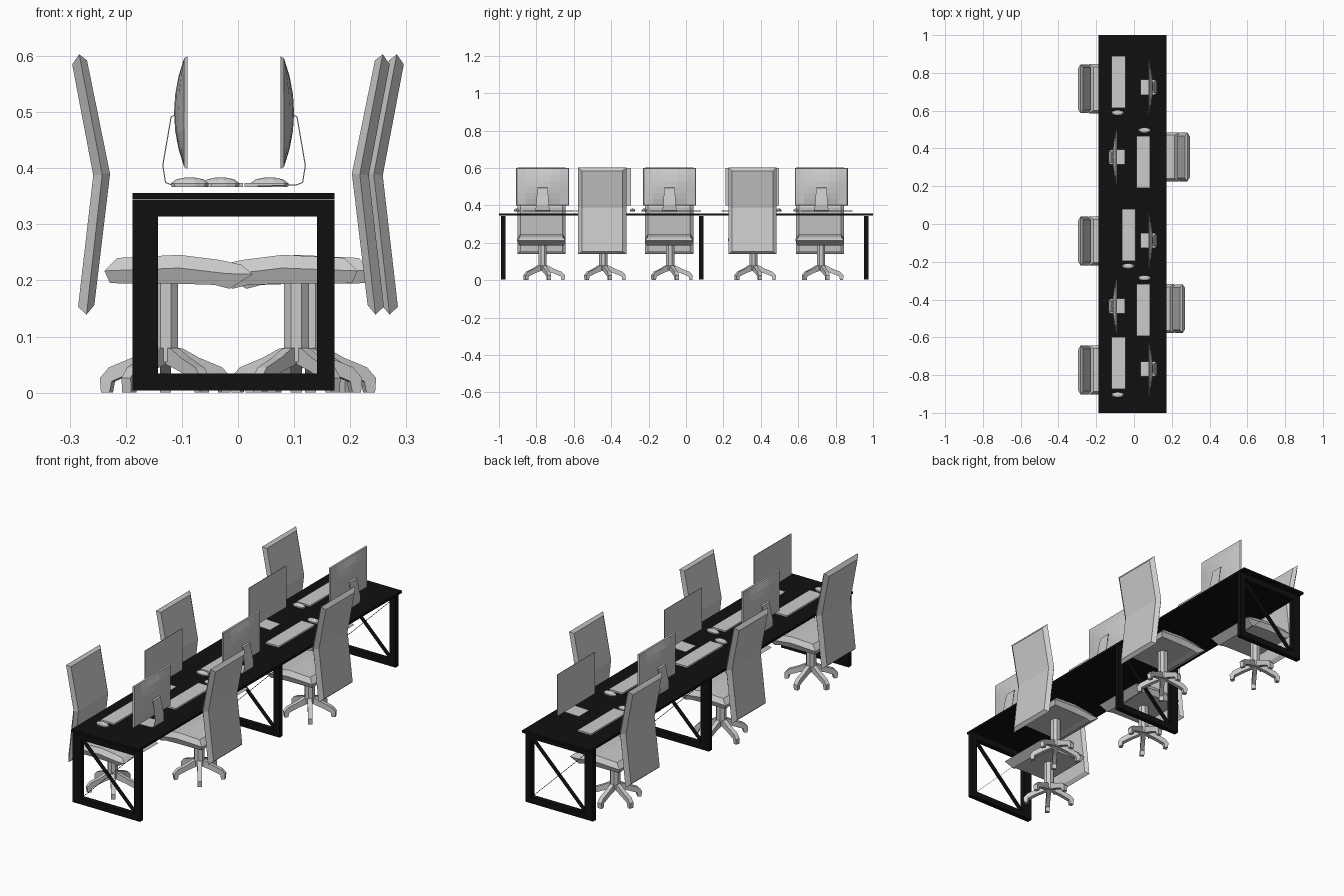
import bpy, bmesh, math

if "Cube" in bpy.data.objects:
    bpy.data.objects.remove(bpy.data.objects["Cube"])

black = bpy.data.materials.new("black_desk")
black.diffuse_color = (0.005, 0.005, 0.005, 1)
black.use_nodes = True
black.node_tree.nodes["Principled BSDF"].inputs["Base Color"].default_value = black.diffuse_color


def make(name, verts, faces, mat=None, smooth=False):
    mesh = bpy.data.meshes.new(name)
    mesh.from_pydata(verts, [], faces)
    bm = bmesh.new()
    bm.from_mesh(mesh)
    bmesh.ops.recalc_face_normals(bm, faces=bm.faces)
    bm.to_mesh(mesh)
    bm.free()
    if mat:
        mesh.materials.append(mat)
    ob = bpy.data.objects.new(name, mesh)
    bpy.context.collection.objects.link(ob)
    return ob


def box(name, x0, x1, y0, y1, z0, z1, mat=None):
    v = [(x, y, z) for x in (x0, x1) for y in (y0, y1) for z in (z0, z1)]
    f = [(0, 1, 3, 2), (4, 6, 7, 5), (0, 4, 5, 1), (2, 3, 7, 6), (0, 2, 6, 4), (1, 5, 7, 3)]
    return make(name, v, f, mat)


def cushion(name, layers, cy, side, dx):
    """Bent pad: each layer is (half width, [(x, z) stations])."""
    n = len(layers[0][1])
    verts, faces = [], []
    for half, pts in layers:
        for s in (-1, 1):
            verts += [(side * x + dx, cy + s * half, z) for x, z in pts]

    def idx(layer, s, i):
        return layer * 2 * n + s * n + i
    for k in (0, len(layers) - 1):
        for i in range(n - 1):
            faces.append((idx(k, 0, i), idx(k, 0, i + 1), idx(k, 1, i + 1), idx(k, 1, i)))
    for k in range(len(layers) - 1):
        for s in (0, 1):
            for i in range(n - 1):
                faces.append((idx(k, s, i), idx(k, s, i + 1), idx(k + 1, s, i + 1), idx(k + 1, s, i)))
        for i in (0, n - 1):
            faces.append((idx(k, 0, i), idx(k, 1, i), idx(k + 1, 1, i), idx(k + 1, 0, i)))
    return make(name, verts, faces)


def prism(name, profile, place):
    """Extrude a closed 2D profile; place(a, b, s) maps to 3D for s = -1, 1."""
    n = len(profile)
    verts = [place(a, b, s) for s in (-1, 1) for a, b in profile]
    faces = [tuple(range(n)), tuple(range(n, 2 * n))]
    faces += [(i, (i + 1) % n, n + (i + 1) % n, n + i) for i in range(n)]
    return make(name, verts, faces)


# Desk: long top on three window frames with thin crossed braces
X0, X1 = -0.188, 0.172
box("desk_top", X0, X1, -1, 1, 0.345, 0.356, black)
for fy in (-0.978, 0.082, 0.963):
    outer = [(X0, 0.004), (X1, 0.004), (X1, 0.344), (X0, 0.344)]
    inner = [(-0.143, 0.034), (0.141, 0.034), (0.141, 0.314), (-0.143, 0.314)]
    v = [(x, fy + s * 0.012, z) for s in (-1, 1) for x, z in outer + inner]
    f = []
    for i in range(4):
        j = (i + 1) % 4
        f += [(i, j, 4 + j, 4 + i), (8 + i, 8 + j, 12 + j, 12 + i),
              (i, j, 8 + j, 8 + i), (4 + i, 4 + j, 12 + j, 12 + i)]
    make("leg_frame", v, f, black)
    for a, b in ((0, 2), (1, 3)):
        v = [(*(inner[k][:1]), fy + s * 0.012, inner[k][1]) for k, s in ((a, -1), (b, -1), (b, 1), (a, 1))]
        make("cross_brace", v, [(0, 1, 2, 3)], black)

# Chair profiles (left-hand chair, x and z)
BACK = [(0.109, [(-0.2955, 0.585), (-0.258, 0.387), (-0.285, 0.153)]),
        (0.129, [(-0.283, 0.603), (-0.242, 0.389), (-0.270, 0.139)]),
        (0.112, [(-0.269, 0.592), (-0.228, 0.390), (-0.256, 0.156)])]
SEAT = [(0.115, [(-0.215, 0.240), (-0.104, 0.2455), (-0.033, 0.2365), (0.006, 0.228)]),
        (0.130, [(-0.238, 0.217), (-0.104, 0.222), (-0.019, 0.212), (0.026, 0.211)]),
        (0.120, [(-0.228, 0.195), (-0.104, 0.194), (-0.042, 0.192), (-0.015, 0.185)])]
ARM = [(0.0, 0.083), (0.03, 0.078), (0.06, 0.062), (0.103, 0.045), (0.12, 0.026), (0.118, 0.0),
       (0.102, 0.0), (0.098, 0.020), (0.055, 0.038), (0.0, 0.055)]


def chair(cy, side, dx):
    cushion("chair_back", BACK, cy, side, dx)
    cushion("chair_seat", SEAT, cy, side, dx)
    cx, py = side * -0.129 + dx, cy + 0.006
    octagon = [(0.024 * math.cos(math.tau * (i + 0.5) / 8), 0.024 * math.sin(math.tau * (i + 0.5) / 8))
               for i in range(8)]
    prism("chair_column", octagon, lambda a, b, s: (cx + a, py + b, 0.127 + s * 0.072))
    for k in range(5):
        t = math.radians(90 + 72 * k)
        c, n = math.cos(t), math.sin(t)
        prism("chair_base_arm", ARM,
              lambda r, z, s: (cx + r * c - s * 0.010 * n, py + r * n + s * 0.010 * c, z))


def monitor(cy, side, dx):
    # Screen: flat front, bulged back
    N = 6
    v, f = [], []
    for layer in (0, 1):
        for i in range(N + 1):
            for j in range(N + 1):
                u, w = 2 * i / N - 1, 2 * j / N - 1
                d = 0.006 + 0.018 * (1 - u * u) * (1 - w * w) if layer else 0
                edge = 0.97 if layer else 1
                v.append((side * (-0.09 - d) + dx, cy + 0.142 * u * edge, 0.499 + 0.1 * w * edge))
    M = (N + 1) ** 2
    for i in range(N):
        for j in range(N):
            a = i * (N + 1) + j
            q = (a, a + 1, a + N + 2, a + N + 1)
            f += [q, tuple(k + M for k in q)]
        for a, b in ((i, i + 1), (N * (N + 1) + i, N * (N + 1) + i + 1),
                     (i * (N + 1), (i + 1) * (N + 1)), (i * (N + 1) + N, (i + 1) * (N + 1) + N)):
            f.append((a, b, b + M, a + M))
    make("monitor_screen", v, f)
    # Stand: thin bent strip running into the foot plate
    path = [(-0.112, 0.496, 0.026), (-0.120, 0.492, 0.028), (-0.135, 0.405, 0.034),
            (-0.130, 0.374, 0.038), (-0.118, 0.369, 0.040), (-0.049, 0.367, 0.040)]
    v = [(side * x + dx, cy + s * h, z) for x, z, h in path for s in (-1, 1)]
    ob = make("monitor_stand", v, [(2 * i, 2 * i + 1, 2 * i + 3, 2 * i + 2) for i in range(len(path) - 1)])
    mod = ob.modifiers.new("thickness", 'SOLIDIFY')
    mod.thickness = 0.002


def keyboard_and_mouse(kx, ky, mx, my):
    box("keyboard", kx - 0.036, kx + 0.036, ky - 0.138, ky + 0.138, 0.366, 0.374)
    # Mouse: low dome from three stacked rings
    v, f, n = [], [], 10
    for r, z in ((0.95, 0.366), (1, 0.373), (0.72, 0.380), (0.3, 0.383)):
        v += [(mx + 0.034 * r * math.cos(math.tau * i / n), my + 0.015 * r * math.sin(math.tau * i / n), z)
              for i in range(n)]
    for k in range(3):
        f += [(k * n + i, k * n + (i + 1) % n, (k + 1) * n + (i + 1) % n, (k + 1) * n + i) for i in range(n)]
    f += [tuple(range(n)), tuple(range(3 * n, 4 * n))]
    make("mouse", v, f)


# Workstations: chair y, side, chair shift, monitor y, keyboard x/y, mouse x/y
STATIONS = [(0.716, 1, 0, 0.724, -0.082, 0.751, -0.086, 0.588),
            (-0.090, 1, 0, -0.088, -0.027, -0.058, -0.031, -0.223),
            (-0.773, 1, 0, -0.767, -0.082, -0.736, -0.086, -0.905),
            (0.355, -1, 0, 0.354, 0.048, 0.328, 0.056, 0.496),
            (-0.448, -1, -0.025, -0.435, 0.048, -0.455, 0.056, -0.286)]
for cy, side, dx, my, kx, ky, mx, mouse_y in STATIONS:
    chair(cy, side, dx)
    monitor(my, -side, -0.014 if side == 1 else 0)
    keyboard_and_mouse(kx, ky, mx, mouse_y)
